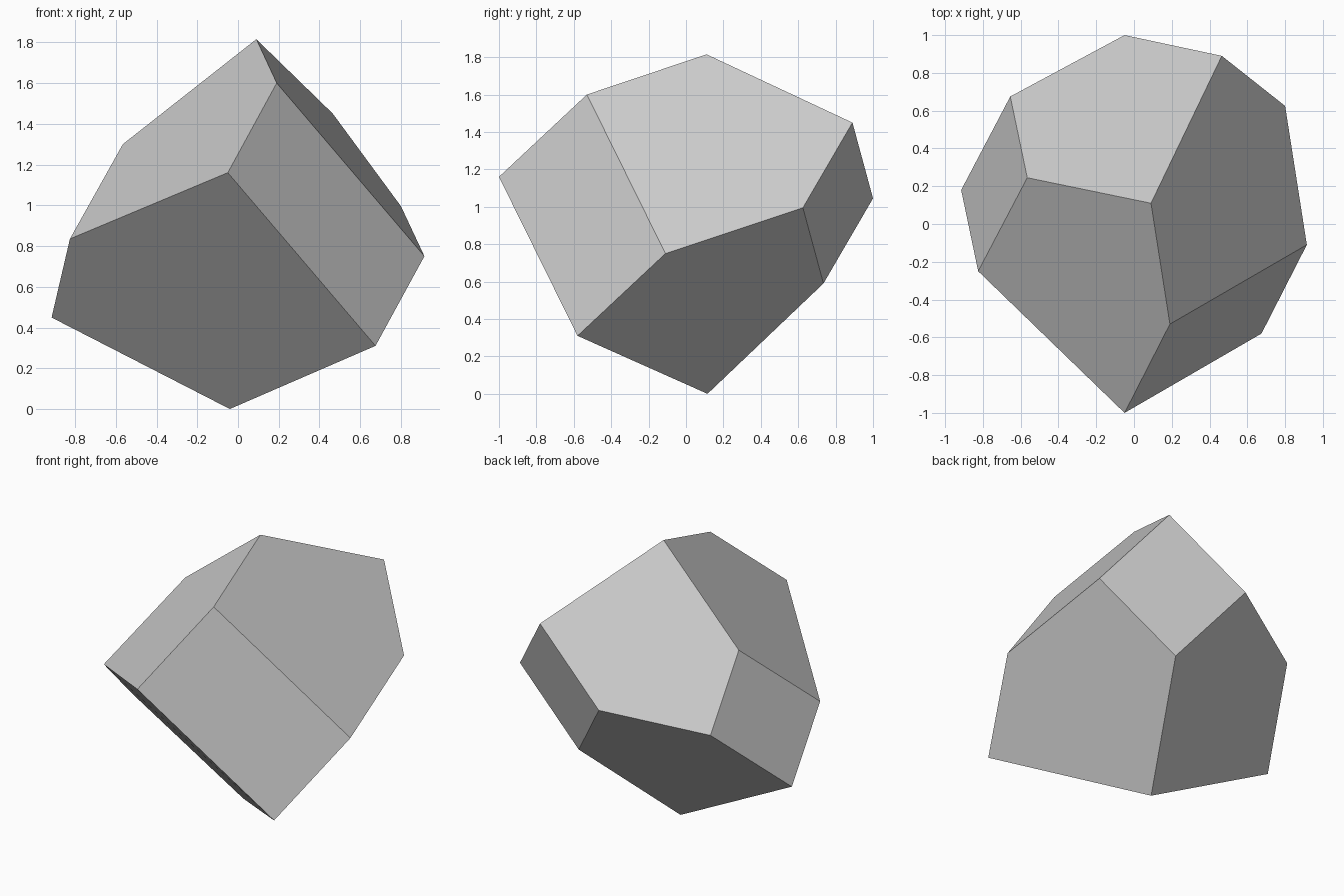
import bpy
import bmesh
from mathutils import Vector

cube = bpy.data.objects.get("Cube")
if cube:
    bpy.data.objects.remove(cube, do_unlink=True)

# Plain grey finish
grey = bpy.data.materials.new("light_grey")
grey.use_nodes = True
colour = (0.6, 0.6, 0.6, 1)
grey.diffuse_color = colour
grey.node_tree.nodes["Principled BSDF"].inputs["Base Color"].default_value = colour

# Corners of the solid: two poles and three bevel rectangles
corners = {
    "top": (0.09, 0.11, 1.815),
    "bottom": (-0.04, 0.115, 0),
}


def add_rectangle(name, start, side_a, side_b):
    """Store four corners of a parallelogram, in order around it."""
    start, side_a, side_b = Vector(start), Vector(side_a), Vector(side_b)
    ring = (start, side_a, side_a + side_b - start, side_b)
    for letter, point in zip("abcd", ring):
        corners[name + "_" + letter] = point


# Corner a touches the top pole, corner c touches the bottom pole
add_rectangle("right", (-0.565, 0.245, 1.30), (-0.825, -0.25, 0.835), (-0.655, 0.675, 0.914))
add_rectangle("front", (0.19, -0.53, 1.60), (0.915, -0.11, 0.75), (-0.05, -1.0, 1.16))
add_rectangle("back", (0.465, 0.89, 1.45), (-0.05, 1.0, 1.045), (0.80, 0.625, 0.995))

# Three bevel rectangles and six pentagons around the two poles
faces = [[name + "_" + letter for letter in "abcd"] for name in ("right", "front", "back")]
faces += [
    ["top", "right_a", "right_b", "front_d", "front_a"],
    ["top", "front_a", "front_b", "back_d", "back_a"],
    ["top", "back_a", "back_b", "right_d", "right_a"],
    ["bottom", "right_c", "right_b", "front_d", "front_c"],
    ["bottom", "front_c", "front_b", "back_d", "back_c"],
    ["bottom", "back_c", "back_b", "right_d", "right_c"],
]

# Faceted solid
bm = bmesh.new()
verts = {name: bm.verts.new(point) for name, point in corners.items()}
for face in faces:
    bm.faces.new([verts[name] for name in face])
bmesh.ops.recalc_face_normals(bm, faces=bm.faces[:])

mesh = bpy.data.meshes.new("faceted_solid")
bm.to_mesh(mesh)
bm.free()
mesh.materials.append(grey)
solid = bpy.data.objects.new("faceted_solid", mesh)
bpy.context.scene.collection.objects.link(solid)
